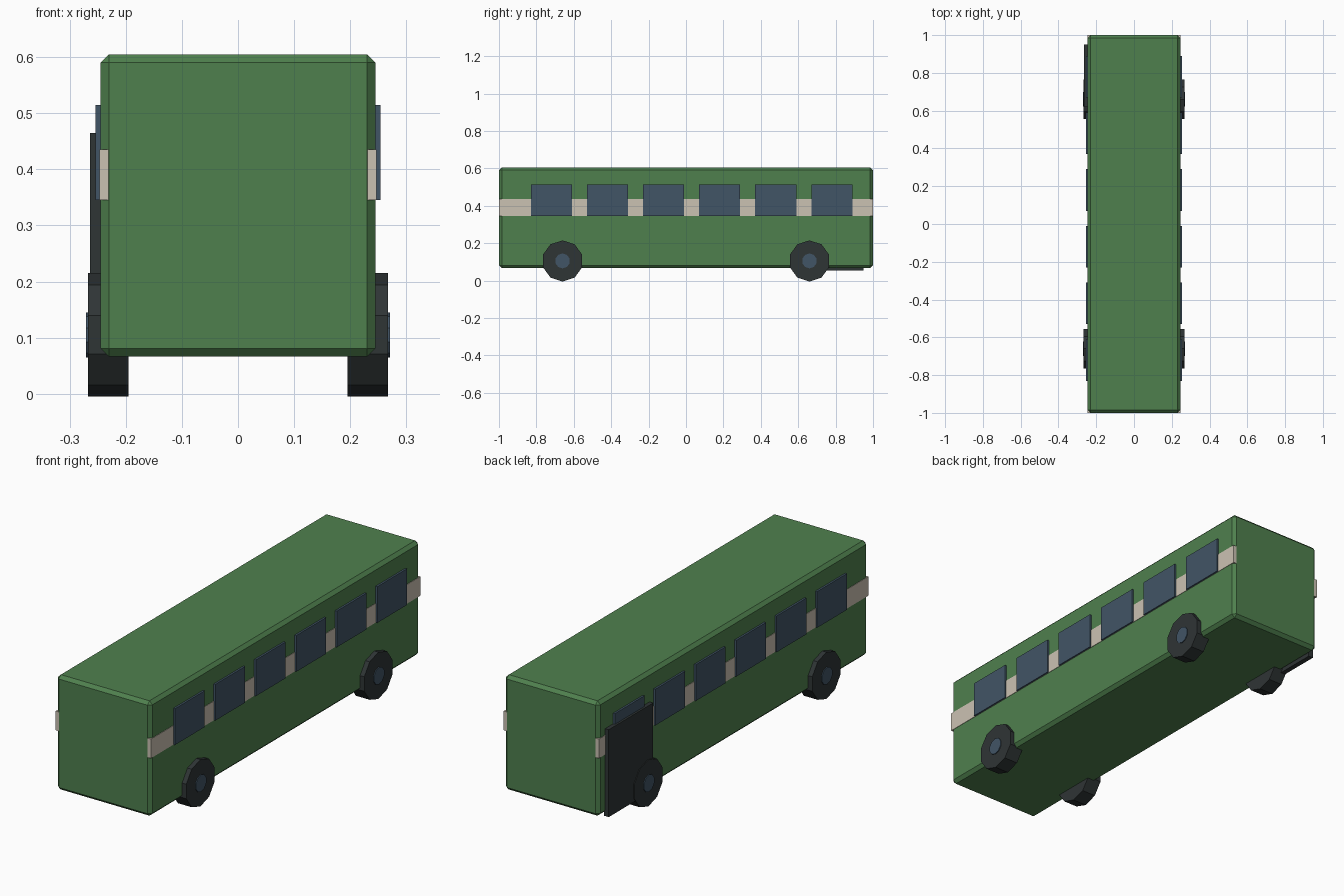
import bpy
import bmesh
import math
from mathutils import Matrix

cube = bpy.data.objects.get("Cube")
if cube:
    bpy.data.objects.remove(cube, do_unlink=True)


def make_material(name, rgb):
    mat = bpy.data.materials.new(name)
    mat.use_nodes = True
    colour = (*rgb, 1)
    mat.diffuse_color = colour
    mat.node_tree.nodes["Principled BSDF"].inputs["Base Color"].default_value = colour
    return mat


GREEN = make_material("body green", (0.078, 0.216, 0.076))
CREAM = make_material("stripe cream", (0.60, 0.54, 0.45))
GLASS = make_material("glass blue", (0.053, 0.09, 0.133))
DARK = make_material("dark grey", (0.028, 0.035, 0.036))


def finish(name, bm, mat):
    mesh = bpy.data.meshes.new(name)
    bm.to_mesh(mesh)
    bm.free()
    mesh.materials.append(mat)
    obj = bpy.data.objects.new(name, mesh)
    bpy.context.collection.objects.link(obj)
    return obj


def box(name, low, high, mat):
    size = [b - a for a, b in zip(low, high)]
    centre = [(a + b) / 2 for a, b in zip(low, high)]
    bm = bmesh.new()
    bmesh.ops.create_cube(bm, size=1, matrix=Matrix.Translation(centre) @ Matrix.Diagonal((*size, 1)))
    return finish(name, bm, mat)


def disc(name, radius, inner, outer, side, y, z, mat):
    # Ten-sided cylinder lying along x, with corners pointing to front and back
    place = Matrix.Translation((side * (inner + outer) / 2, y, z))
    turn = Matrix.Rotation(math.pi / 2, 4, "Y") @ Matrix.Rotation(math.pi / 2, 4, "Z")
    bm = bmesh.new()
    bmesh.ops.create_cone(bm, cap_ends=True, segments=10, radius1=radius, radius2=radius,
                          depth=outer - inner, matrix=place @ turn)
    return finish(name, bm, mat)


# Body with chamfered edges
body = box("body", (-0.245, -1, 0.066), (0.245, 1, 0.605), GREEN)
bevel = body.modifiers.new("chamfer", "BEVEL")
bevel.width = 0.015
bevel.segments = 1

# Band around the waist, squared off at the corners
box("waist_stripe", (-0.247, -0.9995, 0.345), (0.247, 0.9995, 0.435), CREAM)

for side, label in ((1, "left"), (-1, "right")):
    # Side windows
    for i in range(6):
        y = -0.72 + 0.3 * i
        xs = sorted((side * 0.235, side * 0.254))
        box(f"{label}_window_{i + 1}", (xs[0], y - 0.11, 0.345), (xs[1], y + 0.11, 0.515), GLASS)
    # Wheels and hubs
    for y, end in ((-0.66, "front"), (0.66, "rear")):
        disc(f"{end}_{label}_wheel", 0.11, 0.195, 0.267, side, y, 0.105, DARK)
        disc(f"{end}_{label}_hub", 0.04, 0.225, 0.271, side, y, 0.105, GLASS)

# Door panel on one side
box("door", (-0.264, 0.62, 0.055), (-0.24, 0.95, 0.465), DARK)
